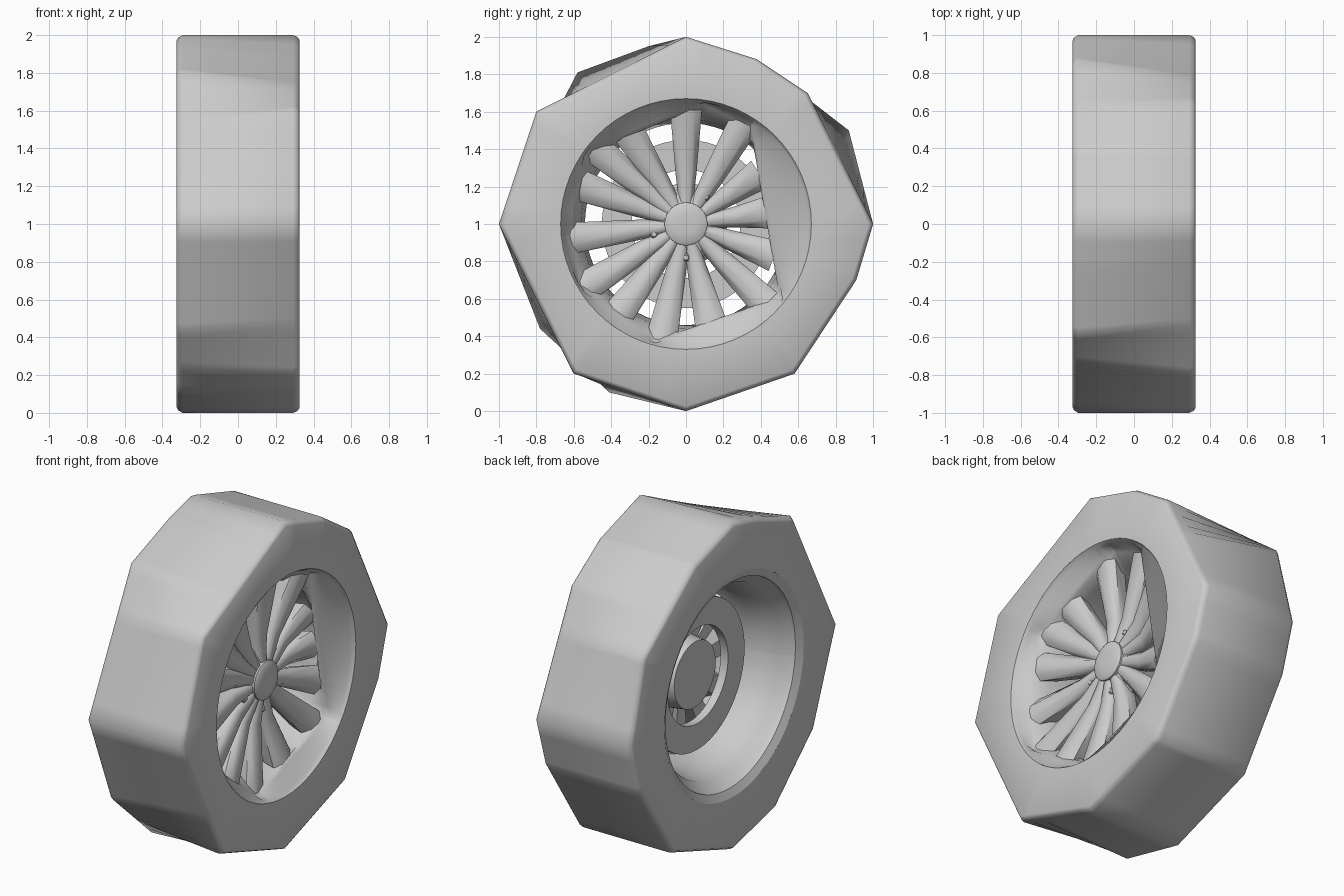
import bpy, bmesh
from math import sin, cos, pi, radians, atan2

if "Cube" in bpy.data.objects:
    bpy.data.objects.remove(bpy.data.objects["Cube"])

# Polygon outlines (y, z relative to the axle) of the faceted rings
NEAR = [(1, 0), (.65, .70), (.38, .88), (0, 1), (-.80, .60), (-1, 0),
        (-.60, -.80), (0, -1), (.58, -.80), (.91, -.30)]
FAR = [(1, 0), (.87, .50), (.38, .88), (0, 1), (-.20, .95), (-.58, .81), (-1, 0),
       (-.78, -.56), (-.41, -.90), (0, -1), (.58, -.80), (.91, -.30)]
LIP = [(.35, .53), (.10, .65), (-.53, .39), (-.63, -.06), (-.57, -.33),
       (-.16, -.63), (.51, -.40)]


def poly_r(poly, a):
    """Radius of a polygon outline in direction a."""
    best = 0
    for (x1, y1), (x2, y2) in zip(poly, poly[1:] + poly[:1]):
        dx, dy = x2 - x1, y2 - y1
        den = cos(a) * dy - sin(a) * dx
        if abs(den) < 1e-9:
            continue
        t = (x1 * dy - y1 * dx) / den
        u = (x1 * sin(a) - y1 * cos(a)) / den
        if t > 0 and -1e-6 <= u <= 1 + 1e-6:
            best = max(best, t)
    return best


def finish(bm, name, angle=30):
    bmesh.ops.recalc_face_normals(bm, faces=bm.faces)
    me = bpy.data.meshes.new(name)
    bm.to_mesh(me)
    bm.free()
    ob = bpy.data.objects.new(name, me)
    bpy.context.collection.objects.link(ob)
    bpy.ops.object.select_all(action='DESELECT')
    ob.select_set(True)
    bpy.context.view_layer.objects.active = ob
    bpy.ops.object.shade_smooth_by_angle(angle=radians(angle))
    return ob


def lathe(name, rings, n=64, closed=False, caps=False, cy=0, cz=1, angle=30):
    """Rings are (x, radius) or (x, scale, polygon), swept round the x axis."""
    angs = {round(2 * pi * i / n, 4) for i in range(n)}
    for ring in rings:
        if len(ring) == 3:
            angs |= {round(atan2(z, y) % (2 * pi), 4) for y, z in ring[2]}
    angs = sorted(angs)
    bm = bmesh.new()
    rows = []
    for ring in rings:
        row = []
        for a in angs:
            r = ring[1] * (poly_r(ring[2], a) if len(ring) == 3 else 1)
            row.append(bm.verts.new((ring[0], cy + r * cos(a), cz + r * sin(a))))
        rows.append(row)
    pairs = list(zip(rows, rows[1:])) + ([(rows[-1], rows[0])] if closed else [])
    m = len(angs)
    for p, q in pairs:
        for i in range(m):
            j = (i + 1) % m
            bm.faces.new((p[i], p[j], q[j], q[i]))
    if caps:
        bm.faces.new(rows[0])
        bm.faces.new(rows[-1])
    return finish(bm, name, angle)


# Faceted tyre with softly shaded shoulders
lathe("tyre", [(.325, .67), (.325, .975, NEAR), (.315, .99, NEAR), (.292, 1, NEAR),
               (-.295, 1, FAR), (-.318, .985, FAR), (-.325, .97, FAR), (-.325, .67)],
      angle=80)

# Rim: round flange, irregular inner lip, tapering barrel, back flange
lathe("rim", [(.325, .67), (.30, .655), (.25, 1.01, LIP), (.23, .98, LIP), (.15, .56),
              (-.05, .54), (-.22, .57), (-.27, .62), (-.30, .625), (-.325, .67)], angle=50)

# Spokes: tapered bars with a ridged front, rising outwards to the lip
for k, deg in enumerate([8, 34, 60, 90, 122, 140, 160, 187, 212, 233, 258, 284, 315, 340]):
    a = radians(deg)
    bm = bmesh.new()
    rows = []
    # radius, half width, front x, back x
    for r, w, xf, xb in [(.10, .035, .18, .06), (.26, .055, .175, .07),
                         (poly_r(LIP, a), .085, .235, .12)]:
        sec = [(xb, -w * .7), (xf - .03, -w), (xf, -w * .5), (xf, w * .5),
               (xf - .03, w), (xb, w * .7)]
        rows.append([bm.verts.new((x, r * cos(a) - t * sin(a), 1 + r * sin(a) + t * cos(a)))
                     for x, t in sec])
    for p, q in zip(rows, rows[1:]):
        for i in range(6):
            j = (i + 1) % 6
            bm.faces.new((p[i], p[j], q[j], q[i]))
    bm.faces.new(rows[0])
    bm.faces.new(rows[-1])
    finish(bm, f"spoke_{k + 1}", 60)

# Hub, centre cap and lug nuts
lathe("hub", [(-.06, .20), (.09, .22), (.14, .19), (.17, .12)], 32, caps=True)
lathe("centre_cap", [(.14, .115), (.19, .115), (.20, .10), (.205, .05)], 32, caps=True)
for k in range(5):
    a = radians(-90 + 72 * k)
    lathe(f"lug_nut_{k + 1}", [(.10, .022), (.165, .022), (.175, .014)], 6, caps=True,
          cy=.18 * cos(a), cz=1 + .18 * sin(a))

# Brake disc ring behind the spokes
lathe("brake_disc", [(-.08, .45), (-.08, .29), (-.03, .29), (-.03, .45)], 48, closed=True)
